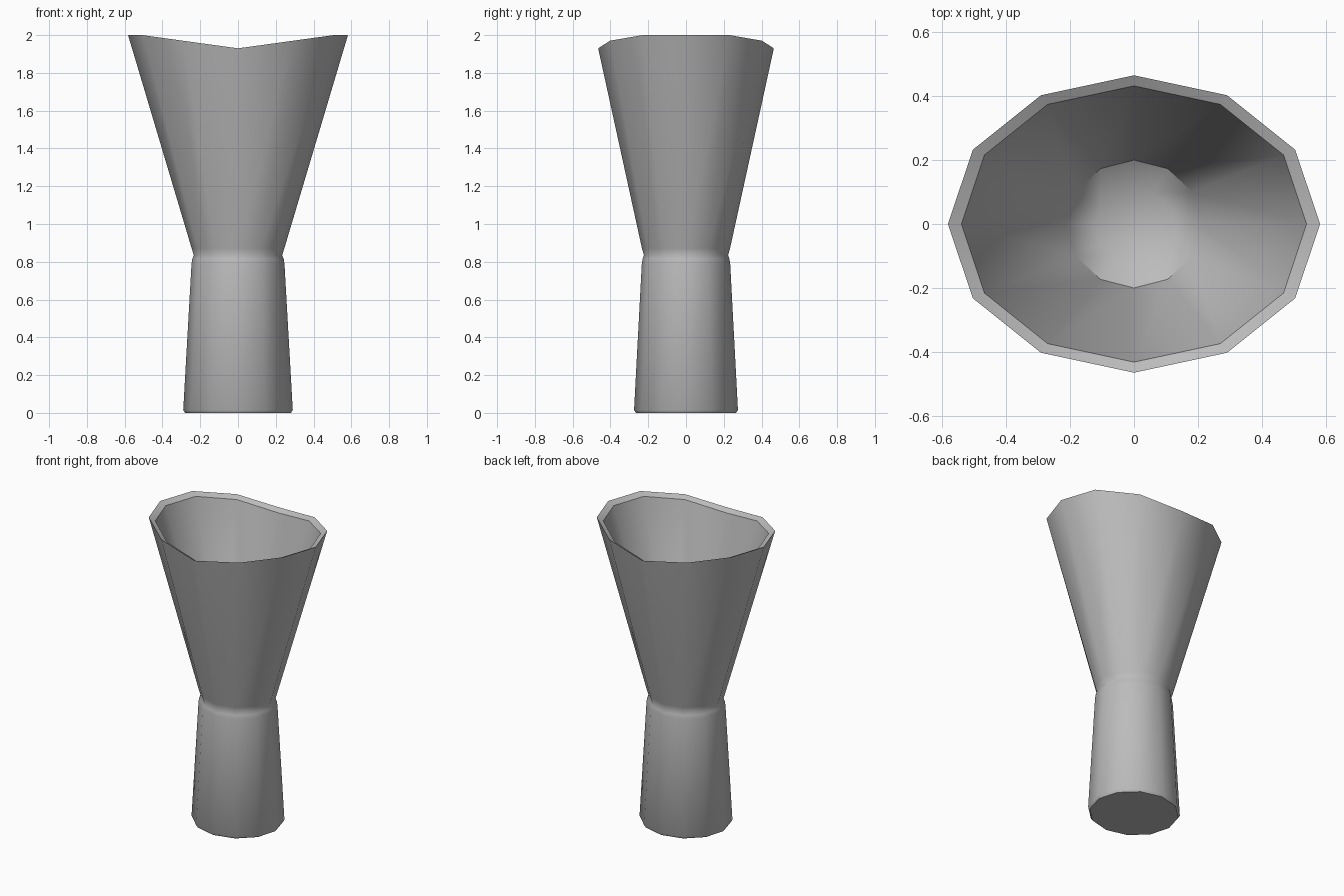
import bpy, bmesh, math

cube = bpy.data.objects.get("Cube")
if cube:
    bpy.data.objects.remove(cube, do_unlink=True)

SIDES = 12

grey = bpy.data.materials.new("plain grey")
grey.use_nodes = True
colour = (0.5, 0.5, 0.5, 1)
grey.diffuse_color = colour
grey.node_tree.nodes["Principled BSDF"].inputs["Base Color"].default_value = colour


def ring(bm, rx, ry, z, dip=0.0):
    """Oval ring; dip lowers it towards the front and back."""
    verts = []
    for i in range(SIDES):
        a = 2 * math.pi * i / SIDES
        drop = dip * max(0, min(1, (0.87 - abs(math.cos(a))) / 0.87)) 
        verts.append(bm.verts.new((rx * math.cos(a), ry * math.sin(a), z - drop)))
    return verts


def lofted(name, profile):
    """Skin a stack of oval rings and close both ends."""
    bm = bmesh.new()
    rings = [ring(bm, *row) for row in profile]
    for low, high in zip(rings, rings[1:]):
        for i in range(SIDES):
            j = (i + 1) % SIDES
            bm.faces.new((low[i], low[j], high[j], high[i]))
    bm.faces.new(rings[0][::-1])
    bm.faces.new(rings[-1])
    bmesh.ops.recalc_face_normals(bm, faces=bm.faces)
    mesh = bpy.data.meshes.new(name)
    bm.to_mesh(mesh)
    bm.free()
    mesh.materials.append(grey)
    obj = bpy.data.objects.new(name, mesh)
    bpy.context.collection.objects.link(obj)
    bpy.context.view_layer.objects.active = obj
    obj.select_set(True)
    bpy.ops.object.shade_smooth_by_angle(angle=math.radians(40))
    obj.select_set(False)
    return obj


# Tapered foot, pinched waist, flared cup, sloping rim and hollow inside
lofted("hourglass_vessel", [
    (0.28, 0.265, 0),
    (0.29, 0.275, 0.015),
    (0.246, 0.234, 0.79),
    (0.242, 0.23, 0.815),
    (0.234, 0.223, 0.835),
    (0.245, 0.233, 0.87),
    (0.582, 0.465, 2.0, 0.07),
    (0.54, 0.432, 1.98, 0.07),
    (0.21, 0.2, 0.9),
    (0.12, 0.115, 0.84),
])
